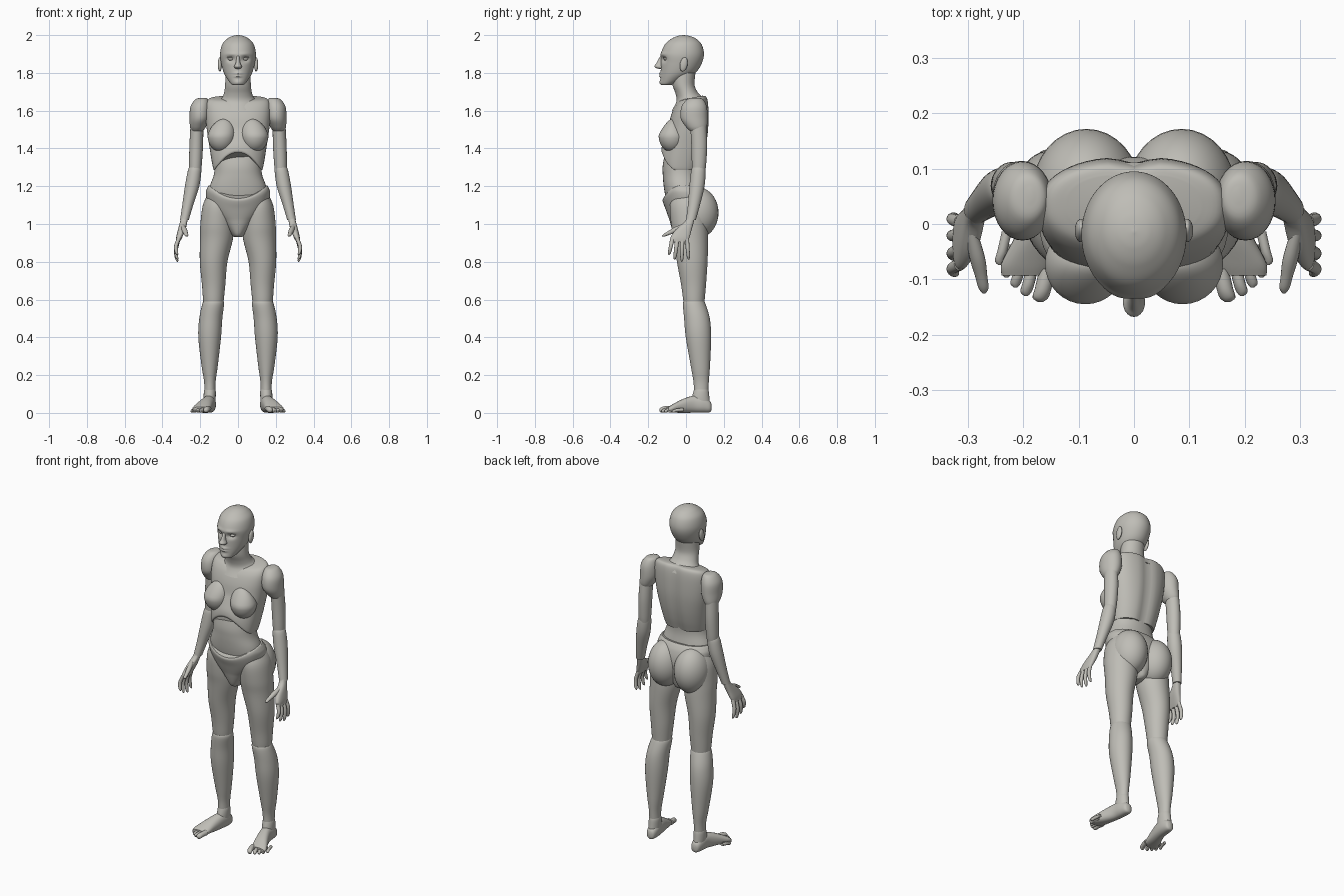
import bpy, bmesh, math
from mathutils import Vector

clay = bpy.data.materials.new("warm_grey")
clay.diffuse_color = (0.52, 0.51, 0.47, 1)


def smooth_rows(rows, sub):
    """Catmull-Rom interpolation through the given section rows."""
    out = []
    for i in range(len(rows) - 1):
        p = [rows[max(i - 1, 0)], rows[i], rows[i + 1], rows[min(i + 2, len(rows) - 1)]]
        for k in range(sub):
            t = k / sub
            out.append([0.5 * (2 * b + (c - a) * t + (2 * a - 5 * b + 4 * c - d) * t * t
                               + (3 * b - a - 3 * c + d) * t ** 3) for a, b, c, d in zip(*p)])
    return out + [list(rows[-1])]


def loft(name, rows, axis="Z", n=32, sub=5, e=2.0, tweak=None, s=1):
    """Skin rounded sections (x, y, z, half width, half depth) lying across an axis."""
    bm = bmesh.new()
    rings = []
    for x, y, z, a, b in smooth_rows(rows, sub):
        ring = []
        for k in range(n):
            c, d = math.cos(2 * math.pi * k / n), math.sin(2 * math.pi * k / n)
            u = max(a, 0.001) * math.copysign(abs(c) ** (2 / e), c)
            w = max(b, 0.001) * math.copysign(abs(d) ** (2 / e), d)
            v = Vector((x + u, y + w, z) if axis == "Z" else (x + u, y, z + w))
            if tweak:
                tweak(v)
            ring.append(bm.verts.new((v.x * s, v.y, v.z)))
        rings.append(ring)
    for r, q in zip(rings, rings[1:]):
        for k in range(n):
            bm.faces.new((r[k], r[(k + 1) % n], q[(k + 1) % n], q[k]))
    bm.faces.new(rings[0])
    bm.faces.new(rings[-1])
    return finish(name, bm)


def ball(name, loc, rad, s=1, tilt=0, tweak=None):
    """Ellipsoid, optionally tilted about the x axis."""
    bm = bmesh.new()
    bmesh.ops.create_uvsphere(bm, u_segments=32, v_segments=20, radius=1)
    for v in bm.verts:
        p = Vector([a * b for a, b in zip(v.co, rad)])
        if tweak:
            tweak(p)
        c, d = math.cos(tilt), math.sin(tilt)
        v.co = (s * (loc[0] + p.x), loc[1] + c * p.y - d * p.z, loc[2] + d * p.y + c * p.z)
    return finish(name, bm)


def finish(name, bm):
    bmesh.ops.recalc_face_normals(bm, faces=bm.faces)
    me = bpy.data.meshes.new(name)
    bm.to_mesh(me)
    bm.free()
    me.materials.append(clay)
    ob = bpy.data.objects.new(name, me)
    bpy.context.collection.objects.link(ob)
    bpy.context.view_layer.objects.active = ob
    ob.select_set(True)
    bpy.ops.object.shade_smooth_by_angle(angle=math.radians(40))
    ob.select_set(False)
    return ob


def body(rows):
    """Centred sections from (z, half width, front y, back y)."""
    return [(0, (f + b) / 2, z, w, (b - f) / 2) for z, w, f, b in rows]


def bump(x, z, cx, cz, rx, rz):
    return math.exp(-((x - cx) / rx) ** 2 - ((z - cz) / rz) ** 2)


# Head with eye sockets, brow, lips and chin
def face(v):
    if v.y < -0.05:
        x = abs(v.x)
        v.y += 0.016 * bump(x, v.z, 0.038, 1.872, 0.02, 0.014)
        v.y -= 0.005 * bump(x, v.z, 0.035, 1.9, 0.03, 0.009)
        v.y -= 0.008 * bump(x, v.z, 0, 1.797, 0.02, 0.007)
        v.y -= 0.008 * bump(x, v.z, 0, 1.782, 0.018, 0.006)
        v.y -= 0.005 * bump(x, v.z, 0, 1.75, 0.02, 0.012)


loft("head", body([(1.735, 0.02, -0.125, -0.085), (1.741, 0.036, -0.134, -0.06), (1.765, 0.055, -0.135, -0.01),
                   (1.80, 0.075, -0.134, 0.05), (1.85, 0.089, -0.133, 0.083), (1.90, 0.095, -0.133, 0.095),
                   (1.95, 0.084, -0.112, 0.083), (1.98, 0.058, -0.078, 0.055), (1.995, 0.03, -0.045, 0.02),
                   (2.0, 0.002, -0.016, -0.012)]), n=64, sub=10, tweak=face)
loft("nose", [(0, -0.125, 1.893, 0.008, 0.008), (0, -0.133, 1.872, 0.009, 0.013), (0, -0.138, 1.85, 0.013, 0.02),
              (0, -0.142, 1.835, 0.02, 0.026), (0, -0.137, 1.825, 0.017, 0.021), (0, -0.133, 1.821, 0.005, 0.007)], n=20)
for s, side in ((1, "left"), (-1, "right")):
    ball(side + "_eye", (0.037, -0.104, 1.874), (0.017, 0.014, 0.009), s)
    ball(side + "_upper_eyelid", (0.037, -0.106, 1.882), (0.021, 0.014, 0.004), s)
    ball(side + "_ear", (0.096, -0.012, 1.845), (0.011, 0.02, 0.038), s, tilt=-0.2)


# Neck with a collar that is low at the front and high at the back
def collar(v):
    v.z += 0.2 * (v.y - 0.02) * max(0, min(1, (1.74 - v.z) / 0.08))


loft("neck", body([(1.62, 0.118, -0.075, 0.112), (1.65, 0.102, -0.056, 0.098), (1.672, 0.083, -0.05, 0.077),
                   (1.70, 0.073, -0.056, 0.058), (1.74, 0.068, -0.072, 0.045), (1.80, 0.066, -0.075, 0.05)]),
     n=40, tweak=collar)


# Chest shell with an arched lower rim and a spine groove
def rib_arch(v):
    if v.y < 0:
        v.z += 0.095 * max(0, 1 - (v.x / 0.125) ** 2) * max(0, min(1, (1.5 - v.z) / 0.21))
    else:
        v.y -= 0.012 * math.exp(-(v.x / 0.03) ** 2)
    v.z += 0.2 * (v.y - 0.04) * max(0, min(1, (v.z - 1.55) / 0.1))


loft("chest", body([(1.285, 0.128, -0.126, 0.075), (1.30, 0.133, -0.13, 0.08), (1.35, 0.142, -0.126, 0.095),
                    (1.42, 0.153, -0.112, 0.11), (1.50, 0.165, -0.095, 0.12), (1.58, 0.172, -0.08, 0.122),
                    (1.635, 0.17, -0.062, 0.118), (1.662, 0.155, -0.042, 0.108), (1.67, 0.12, -0.02, 0.09)]),
     n=56, e=2.4, tweak=rib_arch)

# Abdomen
loft("abdomen", body([(1.08, 0.13, -0.095, 0.09), (1.15, 0.155, -0.11, 0.085), (1.20, 0.149, -0.118, 0.075),
                      (1.26, 0.128, -0.123, 0.066), (1.32, 0.124, -0.122, 0.07), (1.42, 0.135, -0.1, 0.09)]),
     n=48, e=2.2)


# Pelvis: briefs-shaped wedge with a waistband dipping at the front
def waistband(v):
    if v.y < 0:
        v.z -= 0.07 * max(0, 1 - (v.x / 0.155) ** 2) * max(0, min(1, (v.z - 1.02) / 0.18))


loft("pelvis", body([(0.93, 0.022, -0.04, 0.07), (0.945, 0.035, -0.062, 0.09), (1.0, 0.078, -0.082, 0.11),
                     (1.06, 0.125, -0.096, 0.12), (1.12, 0.162, -0.109, 0.12), (1.165, 0.17, -0.12, 0.11),
                     (1.19, 0.163, -0.124, 0.097), (1.205, 0.154, -0.121, 0.085)]), n=48, e=2.2, tweak=waistband)


def teardrop(p):
    p.x *= 1 - 1.2 * max(0, p.z)
    p.y *= 1 - 5 * max(0, p.z)
    p.x -= 0.15 * max(0, p.z)


FINGERS = [(-0.072, -0.09, 0.836), (-0.046, -0.06, 0.812), (-0.02, -0.022, 0.8), (0.004, 0.014, 0.812)]
TOES = [(0.169, -0.141, 0.015), (0.195, -0.13, 0.011), (0.214, -0.115, 0.01),
        (0.23, -0.097, 0.0095), (0.243, -0.074, 0.009)]

for s, side in ((1, "left"), (-1, "right")):
    # Torso pads
    ball(side + "_breast", (0.088, -0.072, 1.468), (0.073, 0.073, 0.088), s, tweak=teardrop)
    ball(side + "_buttock", (0.086, 0.06, 1.06), (0.098, 0.112, 0.135), s)

    # Arm
    loft(side + "_shoulder", [(0.188, 0.052, 1.668, 0.006, 0.01), (0.192, 0.048, 1.66, 0.033, 0.042),
                              (0.2, 0.043, 1.62, 0.052, 0.067), (0.203, 0.043, 1.56, 0.053, 0.071),
                              (0.212, 0.055, 1.515, 0.042, 0.056), (0.216, 0.062, 1.492, 0.03, 0.04)], s=s)
    loft(side + "_upper_arm", [(0.217, 0.064, 1.53, 0.034, 0.042), (0.221, 0.07, 1.42, 0.036, 0.042),
                               (0.225, 0.069, 1.32, 0.034, 0.038), (0.227, 0.067, 1.265, 0.03, 0.033)], s=s)
    loft(side + "_forearm", [(0.227, 0.066, 1.305, 0.028, 0.03), (0.23, 0.065, 1.28, 0.036, 0.038),
                             (0.243, 0.058, 1.20, 0.038, 0.04), (0.266, 0.042, 1.10, 0.029, 0.032),
                             (0.284, 0.026, 1.02, 0.023, 0.026)], s=s)

    # Hand
    loft(side + "_palm", [(0.283, 0.026, 1.035, 0.018, 0.021), (0.288, 0.016, 1.01, 0.019, 0.025),
                          (0.298, -0.012, 0.97, 0.02, 0.042), (0.311, -0.031, 0.93, 0.016, 0.05),
                          (0.318, -0.036, 0.905, 0.01, 0.043)], e=2.5, s=s)
    for (y0, y1, z1), name in zip(FINGERS, ("index", "middle", "ring", "little")):
        zk = 0.922
        rows = [(0.314, y0, zk, 0.011, 0.012)]
        for t, dx, r in ((0.45, 0.014, 0.0105), (0.8, 0.012, 0.009), (0.95, 0.008, 0.006), (1, 0.006, 0.002)):
            rows.append((0.314 + dx, y0 + (y1 - y0) * t, zk + (z1 - zk) * t, r, r))
        loft(f"{side}_{name}_finger", rows, n=16, s=s)
    loft(side + "_thumb", [(0.293, -0.02, 0.985, 0.012, 0.015), (0.283, -0.062, 0.967, 0.014, 0.015),
                           (0.276, -0.095, 0.951, 0.011, 0.011), (0.272, -0.116, 0.941, 0.009, 0.008),
                           (0.271, -0.126, 0.937, 0.002, 0.002)], axis="Y", n=16, s=s)

    # Leg
    loft(side + "_thigh", [(0.105, 0.015, 1.165, 0.05, 0.075), (0.108, 0.015, 1.1, 0.078, 0.1),
                           (0.111, 0.018, 1.0, 0.088, 0.097), (0.114, 0.026, 0.92, 0.087, 0.091),
                           (0.129, 0.033, 0.8, 0.073, 0.081), (0.129, 0.04, 0.68, 0.062, 0.066),
                           (0.13, 0.042, 0.6, 0.055, 0.057), (0.13, 0.044, 0.565, 0.05, 0.052)], n=40, s=s)
    loft(side + "_shin", [(0.13, 0.044, 0.6, 0.046, 0.046), (0.131, 0.043, 0.58, 0.057, 0.059),
                          (0.144, 0.058, 0.5, 0.061, 0.068), (0.15, 0.066, 0.4, 0.06, 0.067),
                          (0.15, 0.076, 0.25, 0.043, 0.051), (0.149, 0.08, 0.17, 0.031, 0.041),
                          (0.149, 0.08, 0.12, 0.029, 0.038)], n=40, s=s)

    # Foot
    loft(side + "_ankle", [(0.149, 0.08, 0.135, 0.025, 0.034), (0.149, 0.08, 0.115, 0.031, 0.04),
                           (0.15, 0.078, 0.08, 0.032, 0.046), (0.15, 0.08, 0.04, 0.03, 0.048)], s=s)
    loft(side + "_foot", [(0.147, 0.136, 0.03, 0.006, 0.01), (0.148, 0.127, 0.033, 0.024, 0.029),
                          (0.15, 0.09, 0.044, 0.033, 0.043), (0.156, 0.04, 0.046, 0.034, 0.045),
                          (0.174, -0.02, 0.036, 0.04, 0.036), (0.192, -0.07, 0.024, 0.047, 0.022),
                          (0.199, -0.093, 0.018, 0.04, 0.014)], axis="Y", e=2.3, s=s)
    for i, (x, y, r) in enumerate(TOES):
        loft(f"{side}_toe_{i + 1}", [(x - 0.013, y + 0.06, r + 0.008, r, r), (x - 0.005, y + 0.025, r + 0.005, r, r),
                                     (x, y + 0.008, r, r * 0.95, r * 0.9), (x, y, r, r * 0.3, r * 0.3)],
             axis="Y", n=16, sub=4, s=s)
